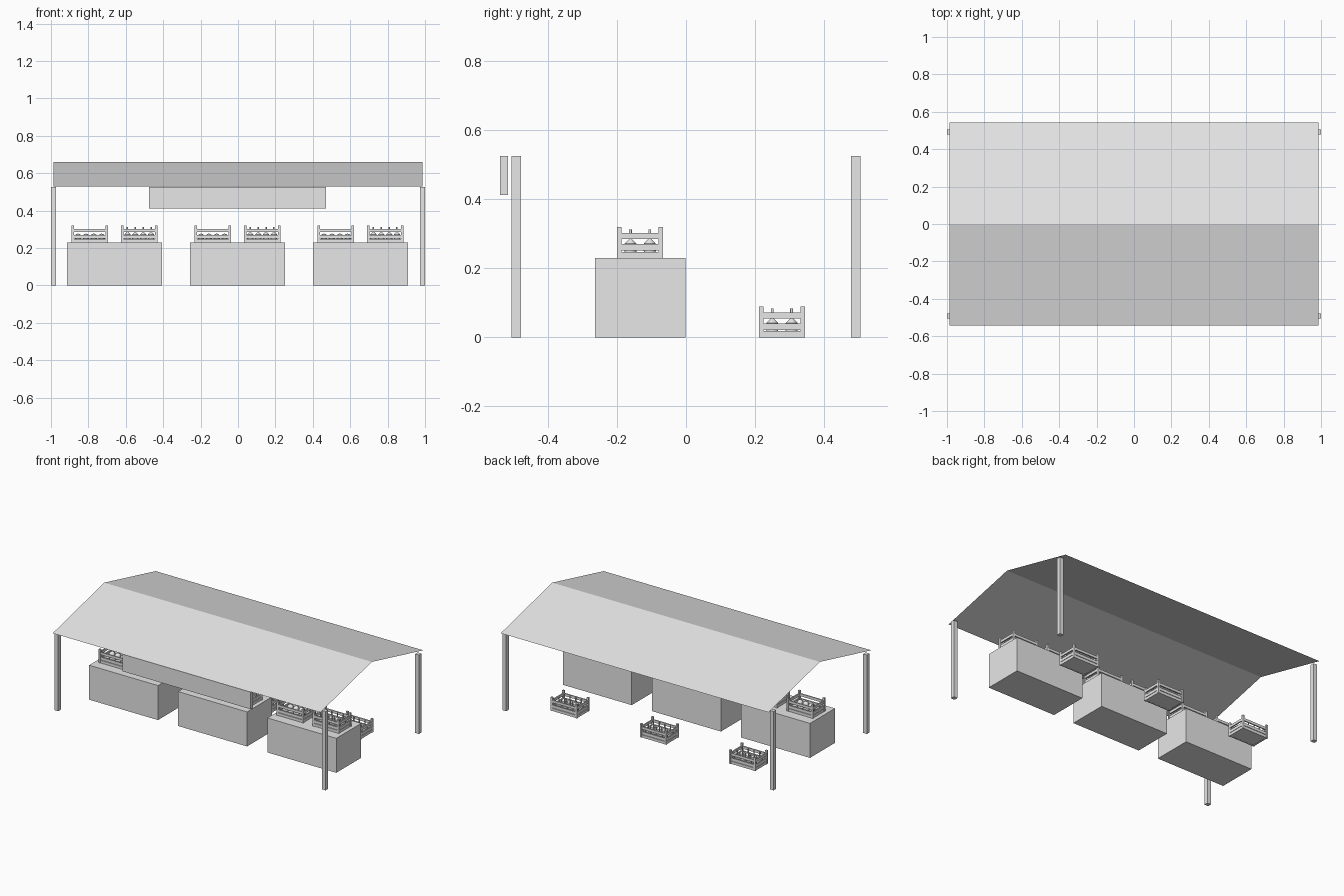
import bpy, bmesh
from math import radians
from mathutils import Matrix, Vector

cube = bpy.data.objects.get("Cube")
if cube:
    bpy.data.objects.remove(cube, do_unlink=True)

grey = bpy.data.materials.new("plain_grey")
grey.use_nodes = True
grey.diffuse_color = (0.8, 0.8, 0.8, 1)
grey.node_tree.nodes["Principled BSDF"].inputs["Base Color"].default_value = (0.8, 0.8, 0.8, 1)


def finish(name, bm, smooth=False):
    mesh = bpy.data.meshes.new(name)
    bm.to_mesh(mesh)
    bm.free()
    mesh.materials.append(grey)
    obj = bpy.data.objects.new(name, mesh)
    bpy.context.collection.objects.link(obj)
    if smooth:
        bpy.ops.object.select_all(action="DESELECT")
        obj.select_set(True)
        bpy.context.view_layer.objects.active = obj
        bpy.ops.object.shade_smooth_by_angle(angle=radians(40))
    return obj


def add_box(bm, center, size):
    matrix = Matrix.Translation(center) @ Matrix.Diagonal((*size, 1))
    bmesh.ops.create_cube(bm, size=1, matrix=matrix)


def box(name, center, size):
    bm = bmesh.new()
    add_box(bm, center, size)
    return finish(name, bm)


def crate(name, origin):
    """Slatted crate with tall corner posts, standing on origin."""
    ox, oy, oz = origin
    length, depth, post = 0.195, 0.134, 0.013
    px, py = (length - post) / 2, (depth - post) / 2
    bm = bmesh.new()
    for sx in (-1, 1):
        for sy in (-1, 1):
            add_box(bm, (ox + sx * px, oy + sy * py, oz + 0.045), (post, post, 0.09))
    # three slats on each side
    for low, high in ((0, 0.018), (0.021, 0.04), (0.055, 0.072)):
        z, h = oz + (low + high) / 2, high - low
        for s in (-1, 1):
            add_box(bm, (ox, oy + s * py, z), (length - 2 * post, 0.008, h))
            add_box(bm, (ox + s * px, oy, z), (0.008, depth - 2 * post, h))
    # floor board
    add_box(bm, (ox, oy, oz + 0.004), (length - post, depth - post, 0.006))
    return finish(name, bm)


def bottles(name, origin):
    """Two rows of four bottles."""
    bm = bmesh.new()
    for col in range(4):
        for row in (-1, 1):
            at = Vector(origin) + Vector(((col - 1.5) * 0.042, row * 0.028, 0))
            for r1, r2, low, high in ((0.017, 0.017, 0.008, 0.042),
                                      (0.017, 0.004, 0.042, 0.055),
                                      (0.004, 0.004, 0.055, 0.083)):
                bmesh.ops.create_cone(
                    bm, cap_ends=True, segments=12, radius1=r1, radius2=r2, depth=high - low,
                    matrix=Matrix.Translation(at + Vector((0, 0, (low + high) / 2))))
    return finish(name, bm, True)


def fruit(name, origin):
    """Low layer of round produce."""
    bm = bmesh.new()
    for col in range(4):
        for row in (-1, 1):
            at = Vector(origin) + Vector(((col - 1.5) * 0.042, row * 0.028, 0.028))
            bmesh.ops.create_uvsphere(bm, u_segments=12, v_segments=8, radius=0.019,
                                      matrix=Matrix.Translation(at))
    return finish(name, bm, True)


# Gabled canopy: a thin sheet folded along the ridge
bm = bmesh.new()
rows = [[bm.verts.new((x, y, z)) for x in (-0.987, 0.987)]
        for y, z in ((-0.542, 0.53), (0, 0.66), (0.542, 0.53))]
for a, b in zip(rows, rows[1:]):
    bm.faces.new((a[0], a[1], b[1], b[0]))
finish("canopy_roof", bm)

# Corner poles
for sx, side in ((-1, "right"), (1, "left")):
    for sy, end in ((-1, "front"), (1, "back")):
        box(f"{end}_{side}_pole", (sx * 0.986, sy * 0.492, 0.263), (0.028, 0.027, 0.526))

# Hanging sign board
box("sign_board", (-0.003, -0.527, 0.469), (0.947, 0.023, 0.114))

# Counters, each with two crates on top and one on the ground behind
for i, x in enumerate((-0.66, -0.003, 0.655), 1):
    box(f"counter_{i}", (x, -0.132, 0.115), (0.508, 0.262, 0.23))
    places = (("fruit", (x - 0.132, -0.133, 0.23), fruit),
              ("bottle", (x + 0.132, -0.133, 0.23), bottles),
              ("ground", (x + 0.005, 0.278, 0), bottles))
    for label, origin, fill in places:
        crate(f"{label}_crate_{i}", origin)
        fill(f"{label}_crate_contents_{i}", origin)
